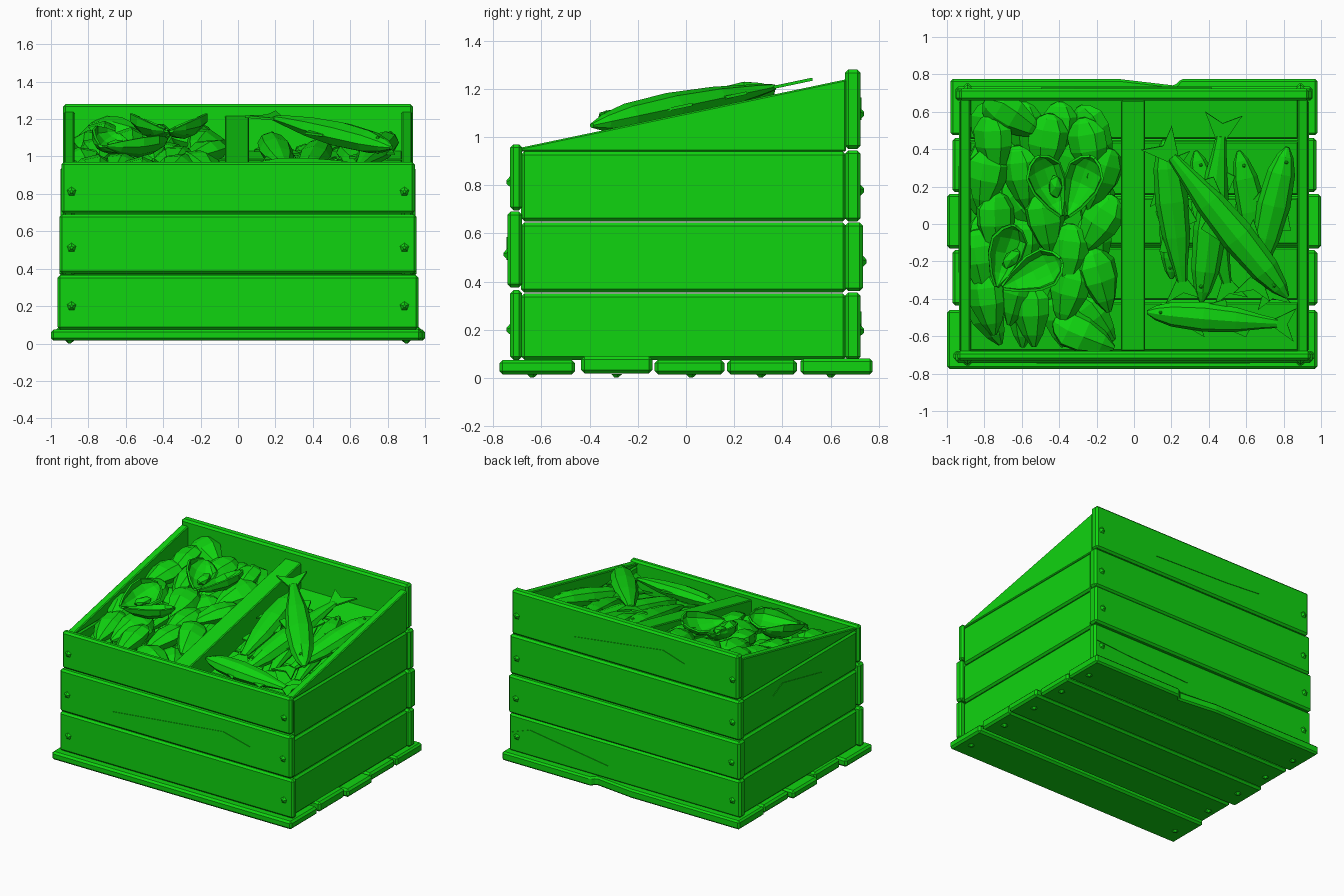
import bpy, bmesh, math, random
from mathutils import Matrix, Vector

random.seed(4)
if "Cube" in bpy.data.objects:
    bpy.data.objects.remove(bpy.data.objects["Cube"])

GREEN = (0.005, 0.66, 0.005, 1)
mat = bpy.data.materials.new("bright green")
mat.use_nodes = True
mat.diffuse_color = GREEN
mat.node_tree.nodes["Principled BSDF"].inputs["Base Color"].default_value = GREEN

SLOPE = 0.21
TILT = Matrix.Rotation(math.atan(SLOPE), 4, 'X')


def rim(y):
    return 1.1 + SLOPE * y


def finish(name, bm, matrix=None, bevel=0, solid=0):
    bmesh.ops.recalc_face_normals(bm, faces=bm.faces)
    me = bpy.data.meshes.new(name)
    bm.to_mesh(me)
    bm.free()
    me.materials.append(mat)
    ob = bpy.data.objects.new(name, me)
    bpy.context.collection.objects.link(ob)
    if matrix:
        ob.matrix_world = matrix
    if solid:
        m = ob.modifiers.new("thickness", 'SOLIDIFY')
        m.thickness = solid
    if bevel:
        m = ob.modifiers.new("chamfer", 'BEVEL')
        m.width = bevel
        m.segments = 1
    return ob


def prism(name, pts, axis, a, b, bevel=0, matrix=None):
    """Extrude a polygon along an axis from a to b."""
    def co(p, d):
        return {'x': (d, *p), 'y': (p[0], d, p[1]), 'z': (*p, d)}[axis]
    bm = bmesh.new()
    lo = [bm.verts.new(co(p, a)) for p in pts]
    hi = [bm.verts.new(co(p, b)) for p in pts]
    bm.faces.new(lo)
    bm.faces.new(hi)
    for i in range(len(pts)):
        j = (i + 1) % len(pts)
        bm.faces.new((lo[i], lo[j], hi[j], hi[i]))
    return finish(name, bm, matrix, bevel)


def board(name, x, y, z, bevel=0.014, matrix=None):
    pts = [(x[0], y[0]), (x[1], y[0]), (x[1], y[1]), (x[0], y[1])]
    return prism(name, pts, 'z', z[0], z[1], bevel, matrix)


def nail(name, loc, direction):
    bm = bmesh.new()
    bmesh.ops.create_cone(bm, cap_ends=True, segments=5, radius1=0.026, radius2=0.008, depth=0.016)
    rot = Vector(direction).to_track_quat('Z', 'Y').to_matrix().to_4x4()
    finish(name, bm, Matrix.Translation(loc) @ rot)


def loft(bm, sections, n, half=False):
    """Skin elliptical rings given as (position, half width, half height)."""
    rings = []
    for y, w, h in sections:
        span = math.pi / (n - 1) if half else math.tau / n
        rings.append([bm.verts.new((w * math.cos(i * span), y, h * math.sin(i * span)))
                      for i in range(n)])
    for r, s in zip(rings, rings[1:]):
        for i in range(n - 1 if half else n):
            j = (i + 1) % n
            bm.faces.new((r[i], r[j], s[j], s[i]))
    bm.faces.new(rings[0])
    bm.faces.new(rings[-1])


def lying(x, y, above, angle, extra=Matrix()):
    """Pose on the slope, at a height measured from the crate rim."""
    return (Matrix.Translation((x, y, rim(y) + above)) @ TILT
            @ Matrix.Rotation(math.radians(angle), 4, 'Z') @ extra)


# Base planks, the rear one with a broken edge
board("base_plank_front", (-1, 0.98), (-0.775, -0.46), (0.015, 0.075))
board("base_plank_2", (-0.97, 0.98), (-0.435, -0.14), (0.018, 0.09))
board("base_plank_3", (-1, 1), (-0.13, 0.16), (0.015, 0.075))
board("base_plank_4", (-0.97, 0.975), (0.17, 0.46), (0.015, 0.075))
prism("base_plank_rear", [(-0.98, 0.475), (0.98, 0.475), (0.98, 0.775), (0.25, 0.775),
                          (0.22, 0.74), (-0.08, 0.775), (-0.98, 0.775)], 'z', 0.015, 0.08, 0.012)
for y in (-0.64, -0.29, 0.02, 0.31, 0.6):
    for x in (-0.9, 0.9):
        nail("base_nail", (x, y, 0.009), (0, 0, -1))

# Front and back walls
fronts = [(0.075, 0.365, 0.965, -0.73), (0.375, 0.69, 0.955, -0.742), (0.695, 0.97, 0.945, -0.73)]
for z0, z1, w, y in fronts:
    board("front_board", (-w, w), (y, -0.68), (z0, z1))
backs = [(0.075, 0.355, 0.955, 0.725), (0.36, 0.645, 0.955, 0.735),
         (0.65, 0.945, 0.95, 0.725), (0.95, 1.28, 0.935, 0.725)]
for z0, z1, w, y in backs:
    board("back_board", (-w, w), (0.66, y), (z0, z1))
for rows, d in ((fronts, -1), (backs, 1)):
    for z0, z1, w, y in rows:
        for x in (-0.89, 0.89):
            nail("wall_nail", (x, y + d * 0.007, (z0 + z1) / 2 - 0.02), (0, d, 0))

# Side walls with a sloping top board
for s in (-1, 1):
    for z0, z1 in ((0.075, 0.35), (0.355, 0.645), (0.65, 0.94)):
        board("side_board", sorted((s * 0.875, s * 0.935)), (-0.685, 0.665), (z0, z1))
    prism("side_sloped_board", [(-0.685, 0.94), (0.665, 0.94), (0.665, rim(0.665)),
                                (-0.685, rim(-0.685))], 'x', s * 0.875, s * 0.93, 0.006)

# Splinter marks on the walls
mark = [(-0.52, 0.49), (0.25, 0.51), (0.62, 0.53), (0.4, 0.585)]
prism("front_splinter", mark, 'y', -0.746, -0.741)
prism("back_splinter_top", [(-x * 0.8, z + 0.58) for x, z in mark], 'y', 0.724, 0.729)
prism("back_splinter_low", [(x * 0.7 + 0.5, z - 0.31) for x, z in mark], 'y', 0.724, 0.729)
prism("side_splinter", [(x * 0.5, z + 0.3) for x, z in mark], 'x', -0.939, -0.934)

# Sloping tray planks and the divider
for y0, y1 in ((-0.68, -0.42), (-0.405, -0.125), (-0.11, 0.14), (0.155, 0.44), (0.455, 0.67)):
    prism("tray_plank", [(y0, rim(y0) - 0.25), (y1, rim(y1) - 0.25),
                         (y1, rim(y1) - 0.21), (y0, rim(y0) - 0.21)], 'x', -0.88, 0.88, 0.008)
prism("divider", [(-0.68, rim(-0.68) - 0.25), (0.66, rim(0.66) - 0.25),
                  (0.66, rim(0.66) - 0.02), (-0.68, rim(-0.68) - 0.02)], 'x', -0.07, 0.06, 0.006)

# Mussels
SHELL = [(-0.18, 0.015, 0.01), (-0.11, 0.06, 0.045), (0, 0.105, 0.07),
         (0.09, 0.11, 0.06), (0.15, 0.065, 0.035), (0.175, 0.02, 0.012)]


def mussel(x, y, above, angle, size=1.0):
    bm = bmesh.new()
    loft(bm, SHELL, 7)
    roll = Matrix.Rotation(random.uniform(-0.5, 0.5), 4, 'Y')
    finish("mussel", bm, lying(x, y, above, angle, roll @ Matrix.Scale(size, 4)))


top_layer = [(-0.65, 0.57, 60), (-0.75, 0.42, 5), (-0.47, 0.42, -8), (-0.24, 0.4, 12),
             (-0.6, 0.25, 10), (-0.79, 0.24, -10), (-0.18, 0.24, -20), (-0.74, 0.0, 0),
             (-0.47, 0.01, 8), (-0.19, 0.0, -30), (-0.82, -0.2, 8), (-0.35, -0.17, -5),
             (-0.78, -0.42, 10), (-0.55, -0.48, 5), (-0.35, -0.37, -12), (-0.18, -0.3, 15),
             (-0.27, -0.59, 65), (-0.62, -0.37, -15)]
for x, y, a in top_layer:
    mussel(x, y, -0.085, a)
for i in range(4):
    for j in range(6):
        mussel(-0.78 + 0.19 * i, -0.5 + 0.2 * j, -0.15, random.uniform(-40, 40), 0.9)


# Open mussels: two hollow half shells sharing a hinge, with meat inside
def half_shell(x, y, above, angle, lean):
    bm = bmesh.new()
    loft(bm, [(t + 0.18, w, -h * 1.1) for t, w, h in SHELL], 6, half=True)
    caps = [f for f in bm.faces if len(f.verts) > 4]
    bmesh.ops.delete(bm, geom=caps, context='FACES_ONLY')
    finish("open_shell", bm, lying(x, y, above, angle, Matrix.Rotation(lean, 4, 'Y')), solid=0.014)


for x, y, a, spread in ((-0.37, 0.04, 0, 22), (-0.72, -0.34, -40, 25)):
    for s in (-1, 1):
        half_shell(x + s * 0.015, y, 0.03, a - s * spread, -s * 0.45)
    bm = bmesh.new()
    bmesh.ops.create_icosphere(bm, subdivisions=1, radius=0.05)
    r = Matrix.Rotation(math.radians(a), 4, 'Z') @ Vector((-0.05, 0.16, 0))
    finish("mussel_meat", bm, lying(x + r.x, y + r.y, 0.0, a, Matrix.Diagonal((0.8, 1.4, 0.6, 1))))


# Fish, built nose first along +y and one unit long
BODY = [(0.5, 0.012, 0.01), (0.44, 0.045, 0.035), (0.33, 0.075, 0.058), (0.12, 0.09, 0.065),
        (-0.1, 0.075, 0.052), (-0.28, 0.042, 0.03), (-0.38, 0.028, 0.014)]


def fin(bm, pts):
    lo = [bm.verts.new((x, y, -0.006)) for x, y in pts]
    hi = [bm.verts.new((x, y, 0.006)) for x, y in pts]
    bm.faces.new(lo)
    bm.faces.new(hi)
    for i in range(len(pts)):
        j = (i + 1) % len(pts)
        bm.faces.new((lo[i], lo[j], hi[j], hi[i]))


def fish(head, tail, above, girth=1.0):
    bm = bmesh.new()
    loft(bm, BODY, 8)
    fin(bm, [(-0.025, -0.36), (0.025, -0.36), (0.1, -0.5), (0, -0.45), (-0.1, -0.5)])
    fin(bm, [(0.07, 0.12), (0.12, -0.02), (0.065, -0.04)])
    fin(bm, [(-0.06, -0.05), (-0.1, -0.18), (-0.045, -0.2)])
    fin(bm, [(-0.07, 0.22), (-0.12, 0.1), (-0.075, 0.12)])
    for s in (-1, 1):
        eye = Matrix.Translation((0.012, 0.41, s * 0.036))
        bmesh.ops.create_icosphere(bm, subdivisions=1, radius=0.012, matrix=eye)
    d = Vector(head) - Vector(tail)
    mid = (Vector(head) + Vector(tail)) / 2
    angle = math.degrees(math.atan2(-d.x, d.y))
    size = Matrix.Diagonal((girth, d.length, girth, 1))
    finish("fish", bm, lying(mid.x, mid.y, above, angle, size))


fish((0.82, -0.4), (0.12, 0.47), 0.03, 1.05)
fish((0.82, 0.42), (0.63, -0.4), -0.08)
fish((0.16, 0.46), (0.27, -0.42), -0.09)
fish((0.07, -0.47), (0.86, -0.54), -0.06, 0.9)
fish((0.36, -0.43), (0.48, 0.6), -0.1)
fish((0.56, 0.4), (0.75, -0.45), -0.13, 0.9)
fish((0.33, 0.4), (0.52, -0.42), -0.14, 0.9)
fish((0.2, -0.3), (0.22, 0.4), -0.15, 0.8)
